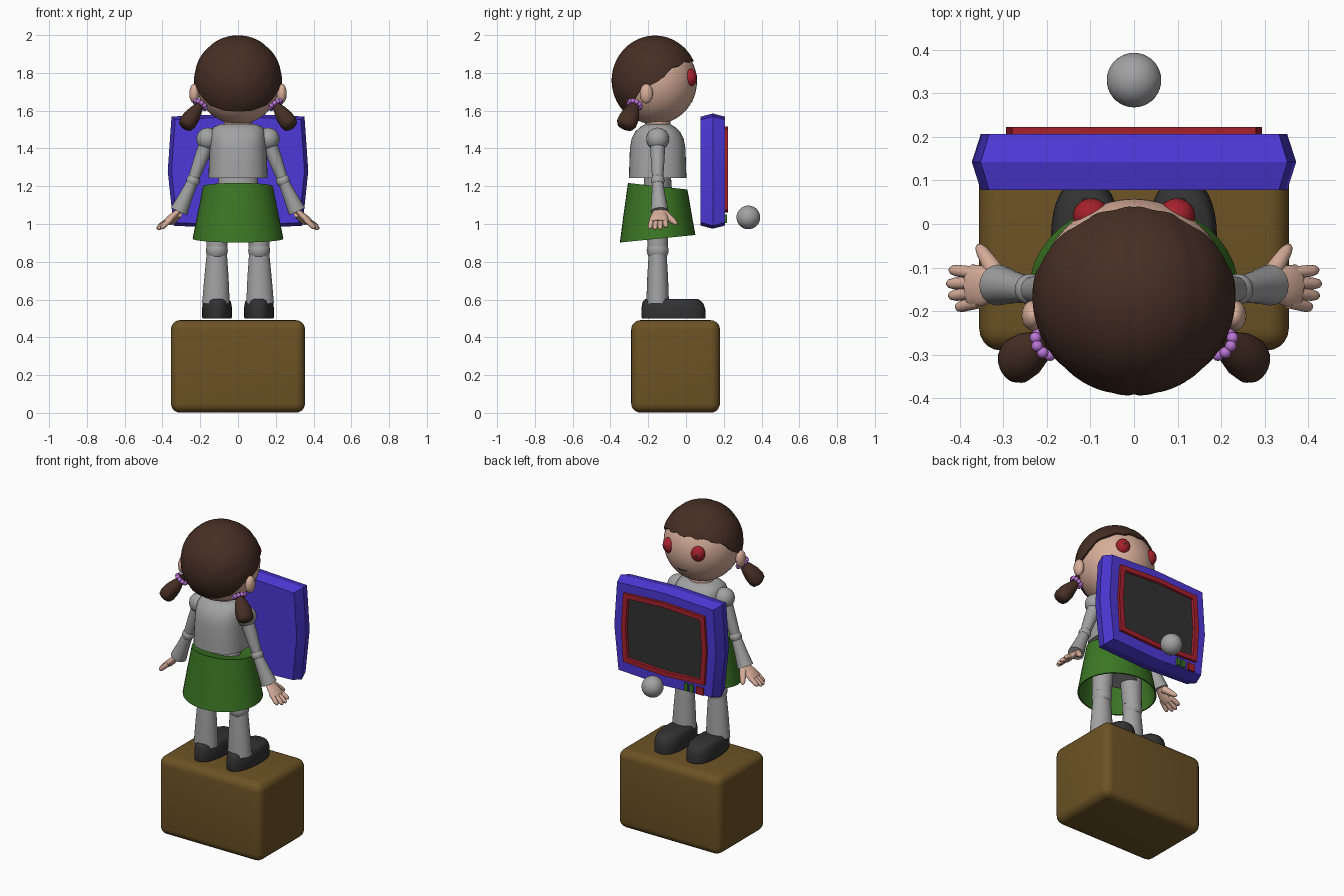
import bpy, bmesh, math
from mathutils import Vector, Matrix

if "Cube" in bpy.data.objects:
    bpy.data.objects.remove(bpy.data.objects["Cube"])

def mat(name, r, g, b):
    m = bpy.data.materials.new(name)
    m.diffuse_color = (r, g, b, 1)
    m.use_nodes = True
    m.node_tree.nodes["Principled BSDF"].inputs["Base Color"].default_value = m.diffuse_color
    return m

BROWN = mat("box_brown", .15, .085, .018)
DARK = mat("charcoal", .032, .032, .032)
GREY = mat("grey", .36, .36, .36)
GREEN = mat("skirt_green", .045, .185, .018)
SKIN = mat("skin", .68, .42, .32)
HAIR = mat("hair_brown", .062, .028, .018)
PURPLE = mat("bobble_purple", .50, .18, .68)
RED = mat("red", .38, .015, .025)
BLUE = mat("case_blue", .075, .04, .68)

def finish(name, bm, m, angle=35):
    bmesh.ops.recalc_face_normals(bm, faces=bm.faces)
    me = bpy.data.meshes.new(name)
    bm.to_mesh(me)
    bm.free()
    me.materials.append(m)
    me.shade_smooth()
    me.set_sharp_from_angle(angle=math.radians(angle))
    ob = bpy.data.objects.new(name, me)
    bpy.context.collection.objects.link(ob)
    return ob

def add_loft(bm, rings, caps=True):
    vs = [[bm.verts.new(p) for p in r] for r in rings]
    n = len(vs[0])
    for a, b in zip(vs, vs[1:]):
        for i in range(n):
            j = (i + 1) % n
            bm.faces.new((a[i], a[j], b[j], b[i]))
    if caps:
        bm.faces.new(vs[0])
        bm.faces.new(vs[-1])

def loft(name, rings, m, caps=True, angle=35):
    bm = bmesh.new()
    add_loft(bm, rings, caps)
    return finish(name, bm, m, angle)

def ball(name, c, r, m, seg=28):
    r = r if isinstance(r, tuple) else (r, r, r)
    bm = bmesh.new()
    bmesh.ops.create_uvsphere(bm, u_segments=seg, v_segments=seg * 2 // 3, radius=1,
                              matrix=Matrix.Translation(c) @ Matrix.Diagonal((*r, 1)))
    return finish(name, bm, m)

def oval(z, rx, ry, cx=0, cy=-.15, e=2, tilt=0, n=40):
    """Horizontal superellipse ring, tilted along y."""
    out = []
    for i in range(n):
        t = math.tau * i / n
        c, s = math.cos(t), math.sin(t)
        x = math.copysign(abs(c) ** (2 / e), c) * rx
        y = math.copysign(abs(s) ** (2 / e), s) * ry
        out.append((cx + x, cy + y, z + tilt * y))
    return out

def tube_rings(a, b, steps, n=20, flat=1):
    """Rings from a to b; steps are (fraction, radius); flat thins across y."""
    a, b = Vector(a), Vector(b)
    d = (b - a).normalized()
    u = (Vector((0, 1, 0)) - d * d.y).normalized()
    v = d.cross(u)
    return [[a.lerp(b, f) + u * (r * math.cos(math.tau * i / n)) + v * (r * flat * math.sin(math.tau * i / n))
             for i in range(n)] for f, r in steps]

# box pedestal
bm = bmesh.new()
bmesh.ops.create_cube(bm, size=1, matrix=Matrix.Translation((0, -.055, .246)) @ Matrix.Diagonal((.71, .47, .49, 1)))
bmesh.ops.bevel(bm, geom=bm.edges[:], offset=.05, segments=5, profile=.5, affect='EDGES')
finish("pedestal_box", bm, BROWN)

# torso, waist, neck
loft("torso", [oval(z, rx, ry, e=2.5) for z, rx, ry in
     [(1.243, .157, .152), (1.32, .154, .15), (1.40, .15, .147), (1.45, .147, .138),
      (1.49, .142, .118), (1.515, .128, .09), (1.53, .09, .065)]], GREY, angle=50)
loft("waist", [oval(1.02, .13, .09), oval(1.12, .12, .08), oval(1.26, .10, .07)], GREY)
loft("neck", [oval(1.51, .075, .068), oval(1.60, .07, .065)], SKIN)

# skirt: open below, closed in at the waist
loft("skirt", [oval(1.19, .09, .065, tilt=-.1), oval(1.198, .178, .15, tilt=-.11), oval(1.20, .185, .157, tilt=-.11),
     oval(1.165, .192, .163, tilt=-.07), oval(1.04, .217, .182), oval(.922, .240, .200, tilt=.1),
     oval(.922, .232, .192, tilt=.1), oval(1.18, .178, .15, tilt=-.1), oval(1.18, .09, .065, tilt=-.1)],
     GREEN, caps=False)

for s, side in ((1, "right"), (-1, "left")):
    # legs and shoes
    loft(side + "_lower_leg", [oval(z, rx, ry, s * cx, n=28) for z, rx, ry, cx in
         [(.58, .073, .06, .117), (.72, .064, .055, .114), (.85, .053, .047, .112)]], GREY)
    ball(side + "_knee", (s * .112, -.15, .86), .058, GREY)
    loft(side + "_upper_leg", [oval(.88, .055, .054, s * .112, n=28), oval(1.1, .066, .062, s * .1, n=28)], GREY)
    shoe = []
    for z, k, front in [(.50, .97, 1), (.512, 1, 1), (.55, 1, .99), (.575, .96, .94), (.592, .90, .86), (.603, .76, .76)]:
        ring = []
        for i in range(36):
            c, sn = math.cos(math.tau * i / 36), math.sin(math.tau * i / 36)
            w = .079 + .009 * c
            x = math.copysign(abs(sn) ** .82, sn) * w * k
            y = math.copysign(abs(c) ** .9, c) * .17 * (front if c > 0 else .5 + .5 * k)
            ring.append((s * .111 + x, -.066 + y, z))
        shoe.append(ring)
    loft(side + "_shoe", shoe, DARK, angle=50)

    # arms
    P = lambda x, y, z: (s * x, y, z)
    ball(side + "_shoulder", P(.16, -.15, 1.45), .06, GREY)
    loft(side + "_upper_arm", tube_rings(P(.165, -.15, 1.43), P(.235, -.15, 1.24), [(0, .04), (.5, .036), (1, .029)]), GREY)
    ball(side + "_elbow", P(.238, -.15, 1.23), .036, GREY, 20)
    loft(side + "_forearm", tube_rings(P(.245, -.15, 1.215), P(.312, -.14, 1.068),
         [(0, .03), (.5, .037), (1, .047)]), GREY)

    # hand: palm, four fingers and thumb in one mesh
    bm = bmesh.new()
    add_loft(bm, tube_rings(P(.297, -.14, 1.085), P(.378, -.143, 1.008),
             [(0, .033), (.3, .036), (.6, .046), (.9, .05), (1, .044)], flat=.42))
    for k, tip in enumerate([(.424, -.105, .985), (.430, -.137, .974), (.425, -.165, .972), (.408, -.192, .976)]):
        add_loft(bm, tube_rings(P(.355, -.113 - .022 * k, 1.026), P(*tip),
                 [(0, .0145), (.75, .0135), (.92, .010), (1, .003)], n=12))
    add_loft(bm, tube_rings(P(.315, -.115, 1.055), P(.358, -.048, .998),
             [(0, .022), (.4, .019), (.75, .015), (.93, .010), (1, .003)], n=12))
    finish(side + "_hand", bm, SKIN, 60)

    # ear, eye and pupil
    ball(side + "_ear", P(.232, -.21, 1.69), (.026, .035, .052), SKIN, 20)
    ball(side + "_eye", P(.098, .018, 1.775), (.042, .041, .047), RED)
    ball(side + "_pupil", P(.110, .0545, 1.775), (.009, .005, .009), DARK, 12)

    # pigtail and its ring of bobbles
    a, b = P(.19, -.265, 1.645), P(.282, -.322, 1.515)
    loft(side + "_pigtail", tube_rings(a, b, [(0, .022), (.15, .024), (.35, .040), (.6, .052),
         (.85, .054), (.97, .046), (1.03, .025)], n=24, flat=.85), HAIR, angle=60)
    bm = bmesh.new()
    for p in tube_rings(a, b, [(.1, .032)], n=10)[0]:
        bmesh.ops.create_uvsphere(bm, u_segments=12, v_segments=8, radius=.0135, matrix=Matrix.Translation(p))
    finish(side + "_hair_bobbles", bm, PURPLE)

# head and mouth
ball("head", (0, -.165, 1.755), (.221, .223, .227), SKIN, 48)
bm = bmesh.new()
mouth = []
for i in range(7):
    x = -.03 + .01 * i
    z = 1.648 + 6 * x * x
    y = -.165 + .223 * math.sqrt(1 - (x / .221) ** 2 - ((z - 1.755) / .227) ** 2)
    mouth.append([(x, y + .003 * math.cos(math.tau * k / 6), z + .003 * math.sin(math.tau * k / 6)) for k in range(6)])
add_loft(bm, mouth)
finish("mouth", bm, DARK)

# hair cap: rings from crown to a hairline that depends on direction
LINE = [(0, 63), (30, 64), (52, 69), (72, 79), (85, 91), (110, 103), (130, 124), (155, 132), (180, 134)]

def hairline(t):
    for (a, p), (b, q) in zip(LINE, LINE[1:]):
        if t <= b:
            return p + (q - p) * (t - a) / (b - a)
    return LINE[-1][1]

rings = []
N, K = 120, 26
for k in range(1, K + 2):
    ring = []
    for i in range(N):
        t = math.tau * i / N
        deg = abs((math.degrees(t) + 180) % 360 - 180)
        end = hairline(deg) + (1.5 * math.cos(14 * t) if deg < 80 else 0)
        p = math.radians(end * min(k, K) / K)
        d = Vector((math.sin(p) * math.sin(t), math.sin(p) * math.cos(t), math.cos(p)))
        strand = 1 - .014 * (1 - abs(math.sin(6 * math.atan2(d.x, abs(d.z) + .35)))) ** 3
        if k > K:
            strand = .93      # edge tucked into the head
        ring.append((.233 * strand * d.x, -.165 + .229 * strand * d.y, 1.76 + .239 * strand * d.z))
    rings.append(ring)
bm = bmesh.new()
add_loft(bm, rings, caps=False)
bm.verts.ensure_lookup_table()
bm.faces.new(bm.verts[:N])
finish("hair_cap", bm, HAIR, 50)

# screen set held in front
def bulge(cx, cz, mx, mz, y, z0=1.28, k=1, low=1):
    """Eight-point panel outline: corners (cx, cz) and bulged edge middles (mx, mz)."""
    pts = [(cx, cz), (0, mz), (-cx, cz), (-mx, 0), (-cx * low, -cz), (0, -mz), (cx * low, -cz), (mx, 0)]
    return [(k * x, y, z0 + k * z) for x, z in pts]

CASE = (.352, .289, .372, .305)
loft("set_case", [bulge(*CASE, .078, k=.945, low=.97), bulge(*CASE, .142, low=.97),
     bulge(*CASE, .206, k=.945, low=.97)], BLUE, angle=15)
OUT, INN = (.280, .214, .294, .228), (.250, .186, .263, .199)
loft("screen_frame", [bulge(*OUT, .20, 1.288), bulge(*OUT, .222, 1.288), bulge(*INN, .222, 1.288),
     bulge(*INN, .204, 1.288, k=.97)], RED, caps=False, angle=15)
loft("screen", [bulge(*INN, .204, 1.288), bulge(*INN, .211, 1.288)], DARK, angle=15)
for name, x, w, m in (("green_button_a", -.15, .024, GREEN), ("green_button_b", -.187, .024, GREEN),
                      ("red_button", -.245, .05, RED)):
    bm = bmesh.new()
    bmesh.ops.create_cube(bm, size=1, matrix=Matrix.Translation((x, .208, 1.028)) @ Matrix.Diagonal((w, .018, .045, 1)))
    finish(name, bm, m)

# floating ball
ball("ball", (0, .33, 1.035), .0625, GREY, 36)
